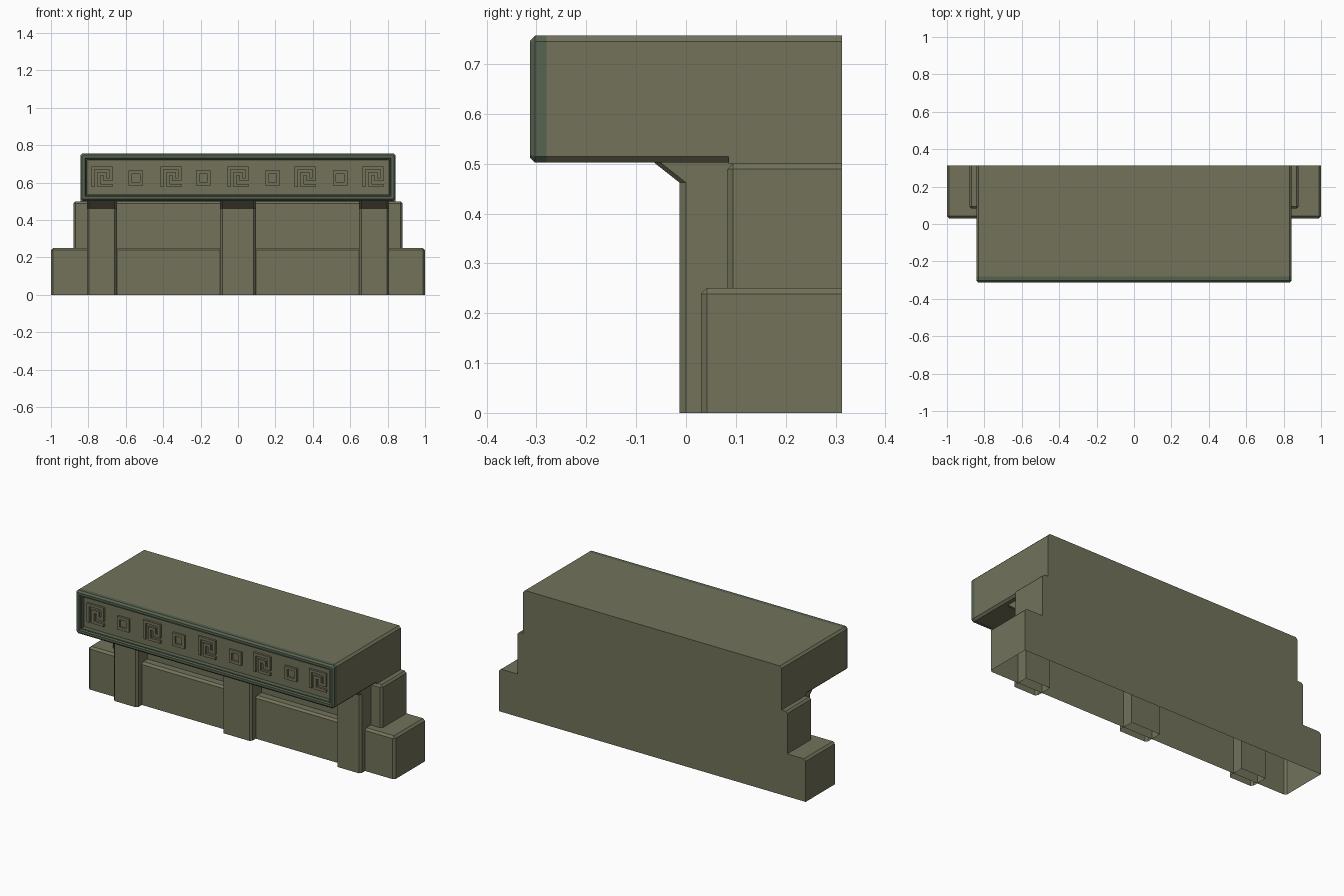
import bpy, bmesh
from mathutils import Vector

if "Cube" in bpy.data.objects:
    bpy.data.objects.remove(bpy.data.objects["Cube"])


def material(name, rgb):
    m = bpy.data.materials.new(name)
    m.diffuse_color = (*rgb, 1)
    m.use_nodes = True
    m.node_tree.nodes["Principled BSDF"].inputs["Base Color"].default_value = m.diffuse_color
    return m


STONE = material("olive_stone", (0.17, 0.17, 0.105))
TRIM = material("green_trim", (0.095, 0.125, 0.08))
BACK = 0.313
PANEL_Y = -0.28


def finish(name, bm, mat):
    bmesh.ops.recalc_face_normals(bm, faces=bm.faces)
    me = bpy.data.meshes.new(name)
    bm.to_mesh(me)
    bm.free()
    me.materials.append(mat)
    ob = bpy.data.objects.new(name, me)
    bpy.context.collection.objects.link(ob)
    return ob


def loft(name, rings, mat, cap_start=True, cap_end=True, closed=False):
    """Skin a list of equally long closed loops of points."""
    bm = bmesh.new()
    vs = [[bm.verts.new(p) for p in r] for r in rings]
    n = len(vs[0])
    pairs = list(zip(vs, vs[1:])) + ([(vs[-1], vs[0])] if closed else [])
    for a, b in pairs:
        for i in range(n):
            j = (i + 1) % n
            bm.faces.new((a[i], a[j], b[j], b[i]))
    if cap_start:
        bm.faces.new(vs[0])
    if cap_end:
        bm.faces.new(vs[-1])
    return finish(name, bm, mat)


def wall_block(name, hw, y0, z0, z1, c):
    """Open-bottomed block, chamfered at the top and front corners only."""
    bm = bmesh.new()
    bmesh.ops.create_cube(bm, size=1)
    for v in bm.verts:
        v.co = Vector((2 * hw * v.co.x, BACK if v.co.y > 0 else y0,
                       z1 if v.co.z > 0 else z0))
    edges = [e for e in bm.edges
             if not all(v.co.y == e.verts[0].co.y and v.co.y > 0.3 for v in e.verts)
             and not all(v.co.z < z0 + 0.001 for v in e.verts)]
    edges = [e for e in edges if not all(v.co.y > 0.3 for v in e.verts)]
    bmesh.ops.bevel(bm, geom=edges, offset=c, segments=1, affect='EDGES')
    bm.normal_update()
    bmesh.ops.delete(bm, geom=[f for f in bm.faces if f.normal.z < -0.9 or
                               (f.calc_center_median().z < z0 + 0.001)], context='FACES')
    return finish(name, bm, STONE)


def panel_loop(x, z, hw, hh, y, c=0.0, cb=None):
    """Rectangle in the front plane with cut top and bottom corners."""
    cb = c if cb is None else cb
    out = []
    for sx, sz, first in ((-1, -1, 0), (1, -1, 1), (1, 1, 0), (-1, 1, 1)):
        k = cb if sz < 0 else c
        px, pz = x + sx * hw, z + sz * hh
        if k == 0:
            out.append((px, y, pz))
            continue
        pts = [(px, y, pz - sz * k), (px - sx * k, y, pz)]
        out += pts[::-1] if first else pts
    return out


# Stepped wall
wall_block("base_wall", 1.0, 0.03, 0.0, 0.251, 0.012)
wall_block("middle_wall", 0.88, 0.083, 0.25, 0.5, 0.011)

# Overhanging slab: the front part has cut lower edges, the rear part does not
loft("slab_front", [panel_loop(0, 0.6295, 0.843, 0.1275, y, 0.012)
                    for y in (PANEL_Y, 0.085)], STONE)
loft("slab_rear", [panel_loop(0, 0.6285, 0.843, 0.1285, y, 0.012, 0)
                   for y in (0.085, BACK)], STONE)

# Green moulded frame around the front panel
frame = [(0.0, PANEL_Y), (0.0, -0.303), (0.010, -0.313), (0.024, -0.313),
         (0.029, -0.304), (0.034, -0.304), (0.036, PANEL_Y)]
loft("front_frame", [panel_loop(0, 0.6295, 0.843 - d, 0.1275 - d, y,
                                max(0.012 - 0.58 * d, 0.001))
                     for d, y in frame], TRIM, False, False)


# Pilasters, flaring forward into a bracket under the slab
def pilaster(name, x, hw, c=0.011):
    def loop(z, shift):
        return [(x - hw, 0.095, z), (x - hw, shift, z), (x - hw + c, shift - 0.013, z),
                (x + hw - c, shift - 0.013, z), (x + hw, shift, z), (x + hw, 0.095, z)]
    loft(name, [loop(0, 0), loop(0.462, 0), loop(0.503, -0.052)], STONE, False, True)


pilaster("pilaster_left", -0.728, 0.08)
pilaster("pilaster_centre", 0, 0.095)
pilaster("pilaster_right", 0.728, 0.08)


# Raised square rings
for i, x in enumerate((-0.547, -0.185, 0.185, 0.547)):
    loft(f"square_ornament_{i + 1}",
         [panel_loop(x, 0.625, h, h, y) for h, y in
          ((0.039, PANEL_Y), (0.039, -0.292), (0.022, -0.292), (0.022, PANEL_Y))],
         STONE, False, False)

# Raised key ornaments: a right-angled path thickened to a flat ribbon
KEY = [(0, 0), (0, 6), (6, 6), (6, 2), (4, 2), (4, 4), (2, 4), (2, 0), (6, 0)]


def ribbon(path, w):
    p = [Vector(q) for q in path]
    d = [(b - a).normalized() for a, b in zip(p, p[1:])]
    nrm = [Vector((-v.y, v.x)) for v in d]
    off = [nrm[0] - d[0]] + [a + b for a, b in zip(nrm, nrm[1:])] + [nrm[-1] + d[-1]]
    left = [a + o * w for a, o in zip(p, off)]
    off[0], off[-1] = -nrm[0] - d[0], -nrm[-1] + d[-1]
    off[1:-1] = [-o for o in off[1:-1]]
    return left + [a + o * w for a, o in zip(p, off)][::-1]


outline = ribbon(KEY, 0.52)
for i, x in enumerate((-0.727, -0.359, 0, 0.359, 0.722)):
    s = 0.0158
    loft(f"key_ornament_{i + 1}",
         [[(x + (q.x - 3) * s, y, 0.632 + (q.y - 3) * s) for q in outline]
          for y in (PANEL_Y, -0.292)], STONE, False, True)
